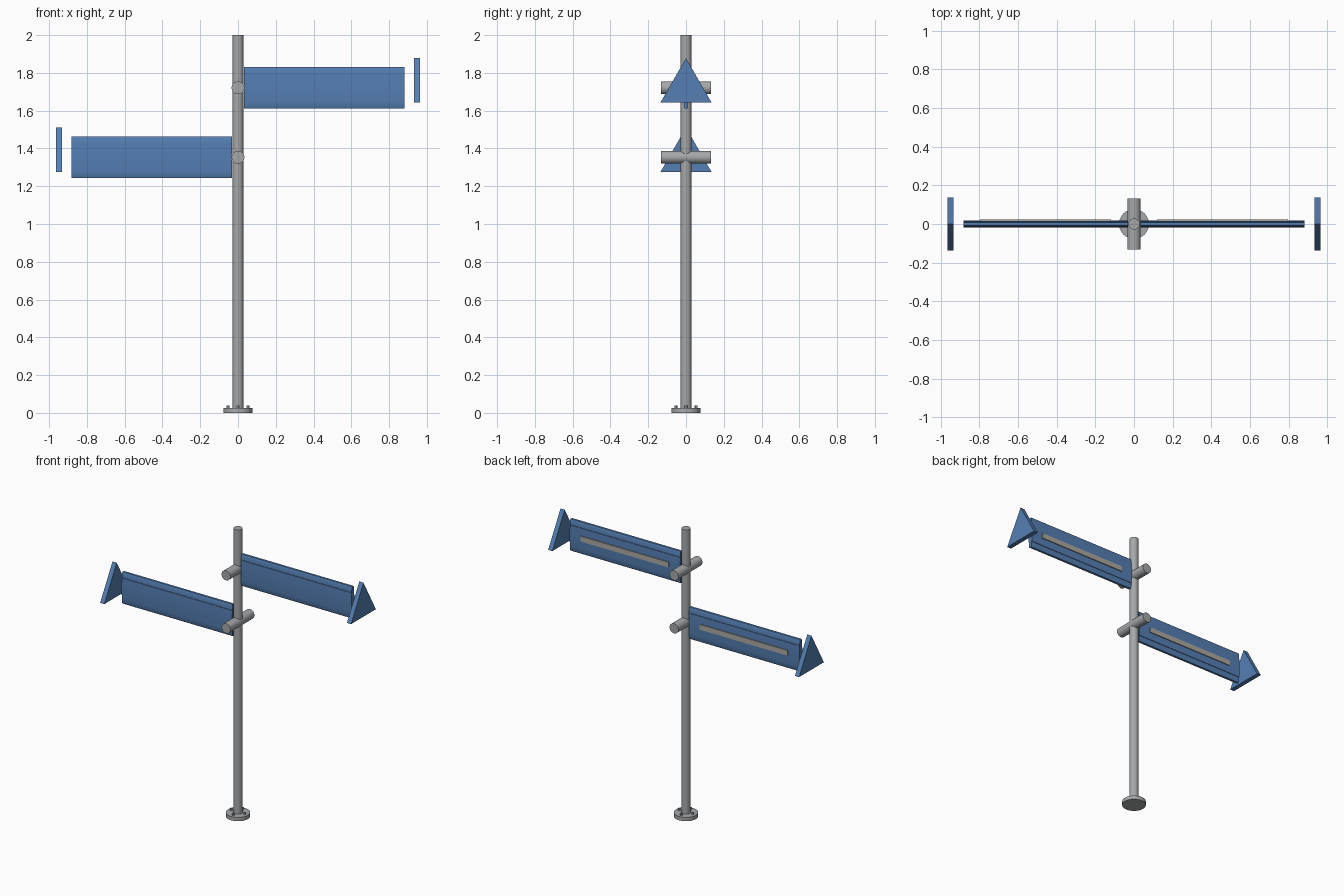
import bpy
import bmesh
import math
from mathutils import Vector

default_cube = bpy.data.objects.get("Cube")
if default_cube:
    bpy.data.objects.remove(default_cube, do_unlink=True)


def material(name, colour):
    mat = bpy.data.materials.new(name)
    mat.use_nodes = True
    mat.diffuse_color = (*colour, 1)
    mat.node_tree.nodes["Principled BSDF"].inputs["Base Color"].default_value = (*colour, 1)
    return mat


BLUE = material("sign blue", (0.09, 0.21, 0.45))
STEEL = material("galvanised steel", (0.38, 0.39, 0.40))
STRIP = material("pale strip grey", (0.42, 0.40, 0.37))


def finish(obj, name, mat, smooth=True):
    obj.name = name
    obj.data.materials.append(mat)
    if smooth:
        bpy.ops.object.select_all(action='DESELECT')
        obj.select_set(True)
        bpy.context.view_layer.objects.active = obj
        bpy.ops.object.shade_smooth_by_angle(angle=math.radians(30))
    return obj


def cylinder(name, radius, length, centre, mat, sides=32, rotation=(0, 0, 0)):
    bpy.ops.mesh.primitive_cylinder_add(vertices=sides, radius=radius, depth=length,
                                        location=centre, rotation=rotation)
    return finish(bpy.context.object, name, mat)


def extrude_x(name, profile, x_start, x_end, z, mat, smooth=True):
    """Sweep a closed (y, z) profile along x."""
    bm = bmesh.new()
    face = bm.faces.new([bm.verts.new((x_start, y, z + h)) for y, h in profile])
    swept = bmesh.ops.extrude_face_region(bm, geom=[face])
    moved = [v for v in swept["geom"] if isinstance(v, bmesh.types.BMVert)]
    bmesh.ops.translate(bm, verts=moved, vec=Vector((x_end - x_start, 0, 0)))
    bmesh.ops.recalc_face_normals(bm, faces=bm.faces)
    mesh = bpy.data.meshes.new(name)
    bm.to_mesh(mesh)
    bm.free()
    obj = bpy.data.objects.new(name, mesh)
    bpy.context.collection.objects.link(obj)
    return finish(obj, name, mat, smooth)


# Pole and bolted foot
cylinder("pole", 0.029, 1.99, (0, 0, 1.005), STEEL)
cylinder("base_flange", 0.077, 0.026, (0, 0, 0.013), STEEL, sides=48)
for i in range(4):
    a = i * math.pi / 2
    cylinder(f"base_bolt_{i + 1}", 0.008, 0.03,
             (0.053 * math.cos(a), 0.053 * math.sin(a), 0.025), STEEL, sides=6)

# Panel section: thin borders with a slightly bulging raised centre
quarter = [(0.017, 0.0), (0.0165, 0.035), (0.015, 0.07), (0.012, 0.0705),
           (0.011, 0.105), (0.008, 0.11)]
back = quarter + [(-y, h) for y, h in reversed(quarter)]
panel_profile = back + [(y, -h) for y, h in reversed(back[1:-1])]

strip_profile = [(0.014, -0.018), (0.023, -0.018), (0.023, 0.018), (0.014, 0.018)]
arrow_profile = [(-0.136, -0.079), (0.136, -0.079), (0, 0.157)]

# Two arms pointing opposite ways
for label, side, z in (("upper", 1, 1.721), ("lower", -1, 1.353)):
    cylinder(f"{label}_cross_tube", 0.034, 0.264, (0, 0, z), STEEL,
             rotation=(math.pi / 2, 0, 0))
    extrude_x(f"{label}_sign_panel", panel_profile, side * 0.033, side * 0.882, z, BLUE)
    extrude_x(f"{label}_back_strip", strip_profile, side * 0.12, side * 0.795, z, STRIP, False)
    extrude_x(f"{label}_arrow_plate", arrow_profile, side * 0.932, side * 0.964, z, BLUE, False)

# Pole cap
cylinder("pole_cap", 0.028, 0.02, (0, 0, 1.99), STEEL)
